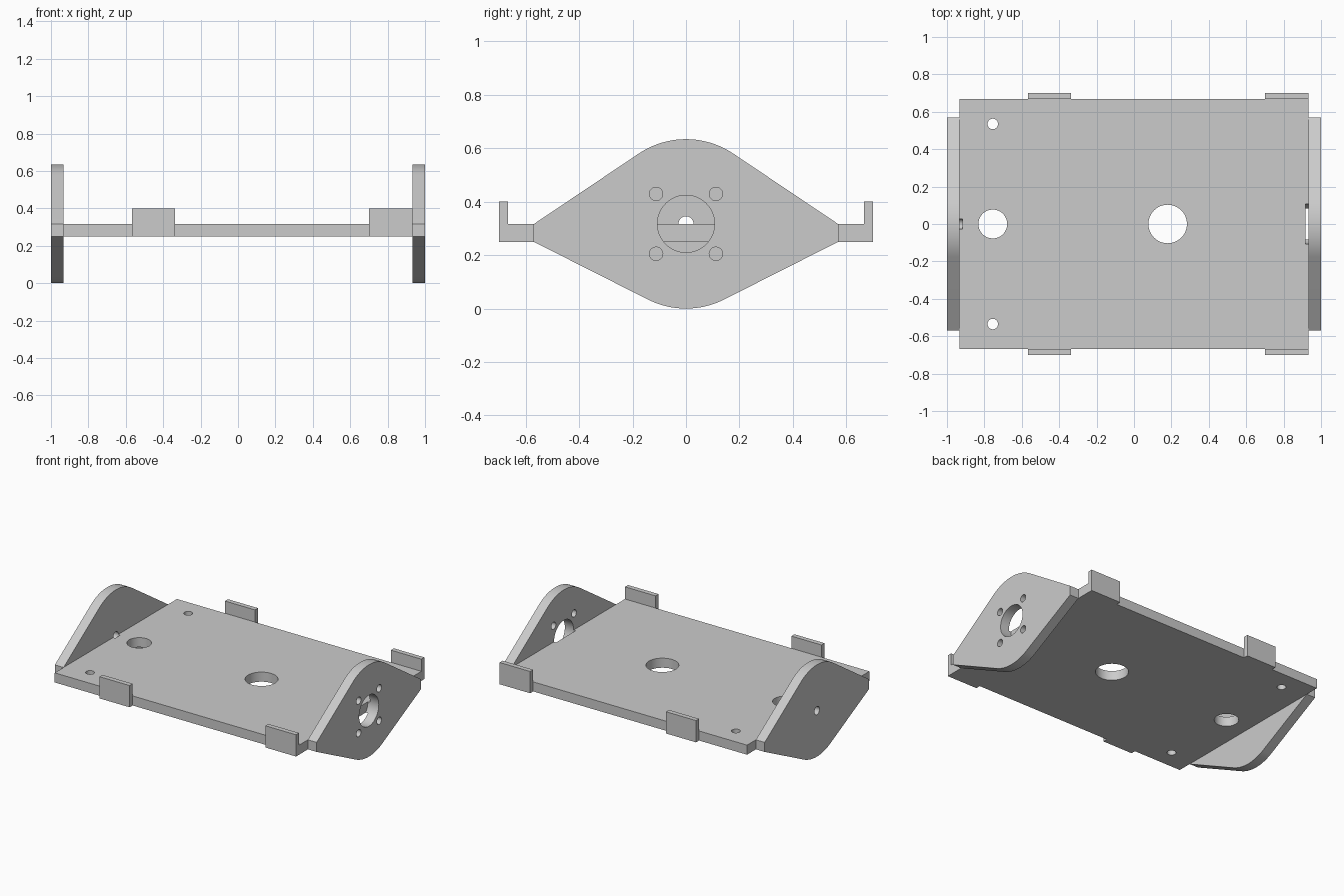
import bpy
import bmesh
from math import acos, atan2, cos, hypot, pi, radians, sin
from mathutils import Matrix, Vector

cube = bpy.data.objects.get("Cube")
if cube:
    bpy.data.objects.remove(cube, do_unlink=True)

grey = bpy.data.materials.new("light grey")
grey.use_nodes = True
grey.diffuse_color = (0.6, 0.6, 0.6, 1)
grey.node_tree.nodes["Principled BSDF"].inputs["Base Color"].default_value = (0.6, 0.6, 0.6, 1)

INNER, OUTER = 0.933, 1.0        # cheek faces along x
LOW, HIGH = 0.25, 0.316          # floor plate thickness
DEPTH, EDGE = 0.667, 0.7         # plate and tab reach along y
TIP, AXIS, RADIUS = 0.57, 0.317, 0.317


def add_object(name, bm):
    bmesh.ops.recalc_face_normals(bm, faces=bm.faces)
    mesh = bpy.data.meshes.new(name)
    bm.to_mesh(mesh)
    bm.free()
    mesh.materials.append(grey)
    obj = bpy.data.objects.new(name, mesh)
    bpy.context.collection.objects.link(obj)
    return obj


def box(name, low, high):
    low, high = Vector(low), Vector(high)
    bm = bmesh.new()
    bmesh.ops.create_cube(bm, size=1, matrix=Matrix.Translation((low + high) / 2)
                          @ Matrix.Diagonal((*(high - low), 1)))
    return add_object(name, bm)


def cylinder(center, radius, length, along_x):
    turn = Matrix.Rotation(pi / 2 if along_x else 0, 4, "Y")
    bm = bmesh.new()
    bmesh.ops.create_cone(bm, cap_ends=True, segments=48, radius1=radius, radius2=radius,
                          depth=length, matrix=Matrix.Translation(center) @ turn)
    cutter = add_object("hole_cutter", bm)
    cutter.hide_render = True
    return cutter


def activate(obj):
    bpy.ops.object.select_all(action="DESELECT")
    obj.select_set(True)
    bpy.context.view_layer.objects.active = obj


def drill(obj, center, radius, length=0.4, along_x=False):
    cutter = cylinder(center, radius, length, along_x)
    mod = obj.modifiers.new("hole", "BOOLEAN")
    mod.operation, mod.solver, mod.object = "DIFFERENCE", "EXACT", cutter
    activate(obj)
    bpy.ops.object.modifier_apply(modifier=mod.name)
    bpy.data.objects.remove(cutter, do_unlink=True)


def tangent_angle(z):
    # Angle where the straight edge from the tip meets the round end
    dz = z - AXIS
    reach = acos(RADIUS / hypot(TIP, dz))
    return atan2(dz, TIP) + (reach if z > LOW else -reach)


def cheek(name, side):
    # Rounded diamond outline, extruded along x
    top, bottom = tangent_angle(HIGH), tangent_angle(LOW)
    steps = 20
    outline = [(TIP, LOW), (TIP, HIGH)]
    for i in range(steps + 1):
        a = top + (pi - 2 * top) * i / steps
        outline.append((RADIUS * cos(a), AXIS + RADIUS * sin(a)))
    outline += [(-TIP, HIGH), (-TIP, LOW)]
    for i in range(steps + 1):
        a = -pi - bottom + (pi + 2 * bottom) * i / steps
        outline.append((RADIUS * cos(a), AXIS + RADIUS * sin(a)))
    bm = bmesh.new()
    face = bm.faces.new([bm.verts.new((side * INNER, y, z)) for y, z in outline])
    ext = bmesh.ops.extrude_face_region(bm, geom=[face])
    verts = [v for v in ext["geom"] if isinstance(v, bmesh.types.BMVert)]
    bmesh.ops.translate(bm, verts=verts, vec=(side * (OUTER - INNER), 0, 0))
    return add_object(name, bm)


# Floor plate with its holes and the shallow reliefs behind the cheek holes
plate = box("floor_plate", (-INNER, -DEPTH, LOW), (INNER, DEPTH, HIGH))
drill(plate, (0.18, 0, LOW), 0.103)
drill(plate, (-0.755, 0, LOW), 0.077)
for s in (-1, 1):
    drill(plate, (-0.755, s * 0.535, LOW), 0.028)
drill(plate, (1.017, 0, AXIS), 0.107, 0.2, True)
drill(plate, (-1.017, 0, AXIS), 0.028, 0.2, True)

# Motor side cheek: large bore and four screw holes
left_cheek = cheek("left_cheek", 1)
drill(left_cheek, (INNER, 0, AXIS), 0.107, along_x=True)
for sy in (-1, 1):
    for sz in (-1, 1):
        drill(left_cheek, (INNER, sy * 0.112, AXIS + sz * 0.112), 0.025, along_x=True)

# Pivot side cheek: one small hole
right_cheek = cheek("right_cheek", -1)
drill(right_cheek, (-INNER, 0, AXIS), 0.028, along_x=True)

# Upright retaining tabs on the long edges
for label, x0, x1 in (("right", -0.567, -0.338), ("left", 0.7, INNER)):
    for end, s in (("front", -1), ("back", 1)):
        y0, y1 = sorted((s * DEPTH, s * EDGE))
        box(f"{end}_{label}_tab", (x0, y0, LOW), (x1, y1, 0.4))

# Smooth the round walls, keep the edges crisp
for obj in (plate, left_cheek, right_cheek):
    activate(obj)
    bpy.ops.object.shade_smooth_by_angle(angle=radians(30))
